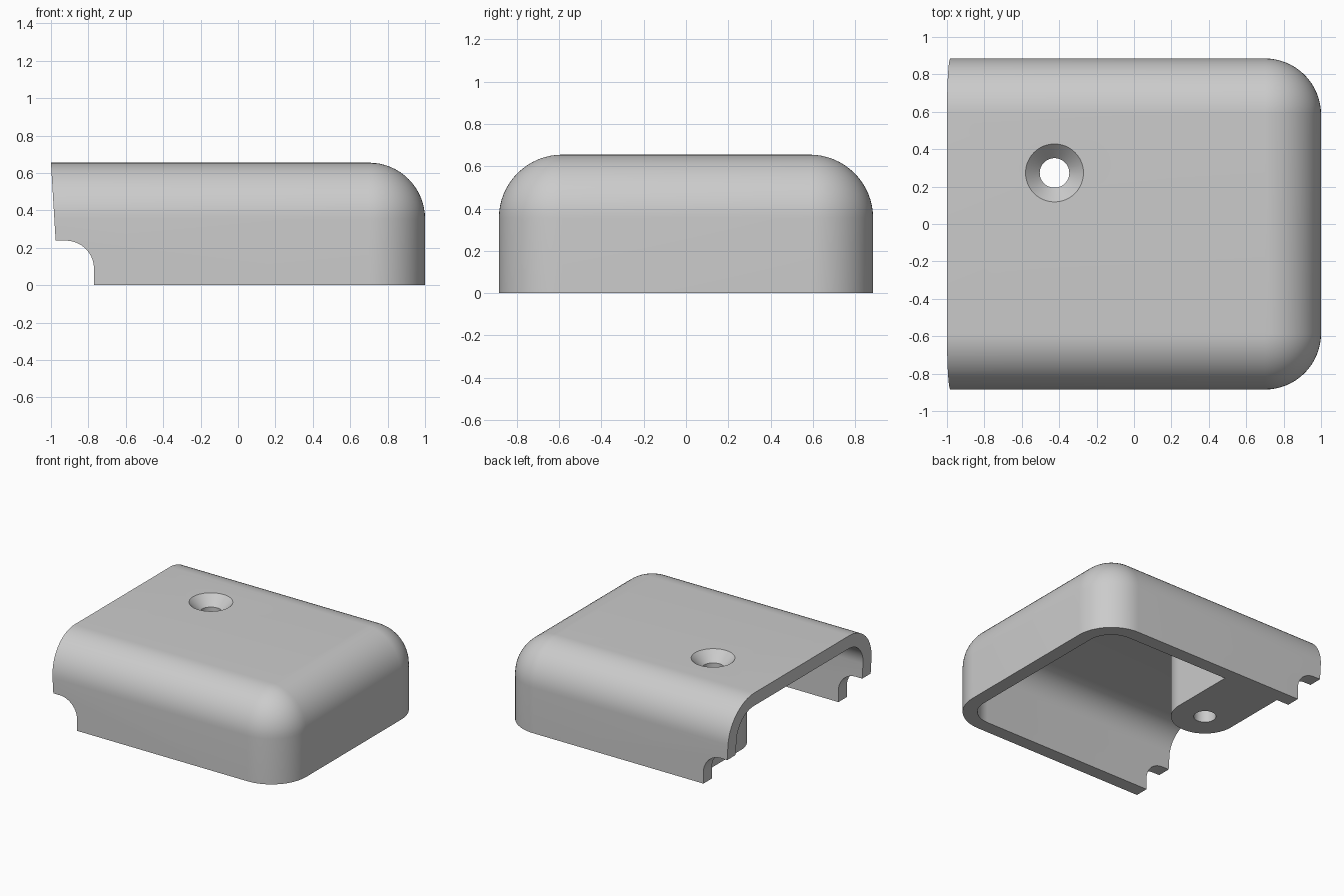
import bpy, bmesh, math

if "Cube" in bpy.data.objects:
    bpy.data.objects.remove(bpy.data.objects["Cube"])

SEG = 16          # segments per quarter round
H, R, WALL = 0.655, 0.30, 0.105


def finish(bm, name):
    bmesh.ops.remove_doubles(bm, verts=bm.verts, dist=1e-5)
    bmesh.ops.recalc_face_normals(bm, faces=bm.faces)
    mesh = bpy.data.meshes.new(name)
    bm.to_mesh(mesh)
    bm.free()
    obj = bpy.data.objects.new(name, mesh)
    bpy.context.collection.objects.link(obj)
    return obj


def loft(name, rings):
    """Skin closed rings of equal length and cap both ends."""
    bm = bmesh.new()
    rows = [[bm.verts.new(p) for p in ring] for ring in rings]
    n = len(rows[0])
    for a, b in zip(rows, rows[1:]):
        for i in range(n):
            j = (i + 1) % n
            bm.faces.new((a[i], a[j], b[j], b[i]))
    bm.faces.new(rows[0])
    bm.faces.new(rows[-1])
    return finish(bm, name)


def rounded_block(name, x0, x1, half_y, z0, top, r):
    """Block with an open-ended straight -x side and ball-rounded +x and top edges."""
    def ring(z, rad):
        cx, cy = x1 - r, half_y - r
        pts = [(x0, -cy - rad, z)]
        for sy in (-1, 1):
            for i in range(SEG + 1):
                a = math.pi / 2 * (i / SEG)
                a = a - math.pi / 2 if sy < 0 else a
                pts.append((cx + rad * math.cos(a), sy * cy + rad * math.sin(a), z))
        return pts + [(x0, cy + rad, z)]
    rings = [ring(z0, r)]
    for k in range(SEG + 1):
        t = math.pi / 2 * k / SEG
        rings.append(ring(top - r + r * math.sin(t), r * math.cos(t)))
    return loft(name, rings)


def boolean(target, cutter, op="DIFFERENCE"):
    mod = target.modifiers.new(cutter.name, "BOOLEAN")
    mod.operation, mod.solver, mod.object = op, "EXACT", cutter
    bpy.context.view_layer.objects.active = target
    bpy.ops.object.modifier_apply(modifier=mod.name)
    bpy.data.objects.remove(cutter)


# Outer cover and the hollow inside it
cover = rounded_block("cover", -1.2, 1.0, 0.885, 0.0, H, R)
cavity = rounded_block("cavity_cutter", -1.4, 1.0 - WALL, 0.885 - WALL,
                       -0.2, H - WALL, R - WALL)

# Screw boss: round-nosed pillar joined to the back wall, left out of the hollow
HX, HY, BR = -0.425, 0.273, 0.24
nose = [(HX + BR * math.cos(a), HY + BR * math.sin(a))
        for a in (math.pi + math.pi * i / 32 for i in range(33))]
outline = nose + [(HX + BR, 1.2), (HX - BR, 1.2)]
boss = loft("boss", [[(x, y, z) for x, y in outline] for z in (-0.4, 0.9)])
boolean(cavity, boss)
boolean(cover, cavity)

# Slanted open end with a rounded notch through both side walls
notch = [(-0.92 + 0.15 * math.cos(a), 0.088 + 0.15 * math.sin(a))
         for a in (math.pi / 2 * i / SEG for i in range(SEG + 1))]
end = [(-1.5, -0.2), (-0.77, -0.2)] + notch + [(-0.975, 0.238), (-1.0, H),
                                               (-1.015, 0.9), (-1.5, 0.9)]
boolean(cover, loft("end_cutter", [[(x, y, z) for x, z in end] for y in (-1.2, 1.2)]))

# Countersunk screw hole
circle = [2 * math.pi * i / 48 for i in range(48)]
levels = [(-0.2, 0.079), (H - 0.076, 0.079), (H, 0.155), (H + 0.05, 0.205)]
boolean(cover, loft("screw_hole_cutter",
                    [[(HX + r * math.cos(a), HY + r * math.sin(a), z) for a in circle]
                     for z, r in levels]))

# Plain grey finish, smooth rounds with crisp edges
grey = bpy.data.materials.new("light grey")
grey.diffuse_color = (0.6, 0.6, 0.6, 1)
grey.use_nodes = True
grey.node_tree.nodes["Principled BSDF"].inputs["Base Color"].default_value = grey.diffuse_color
cover.data.materials.clear()
cover.data.materials.append(grey)
bpy.ops.object.select_all(action="DESELECT")
cover.select_set(True)
bpy.context.view_layer.objects.active = cover
bpy.ops.object.shade_smooth_by_angle(angle=math.radians(30))
